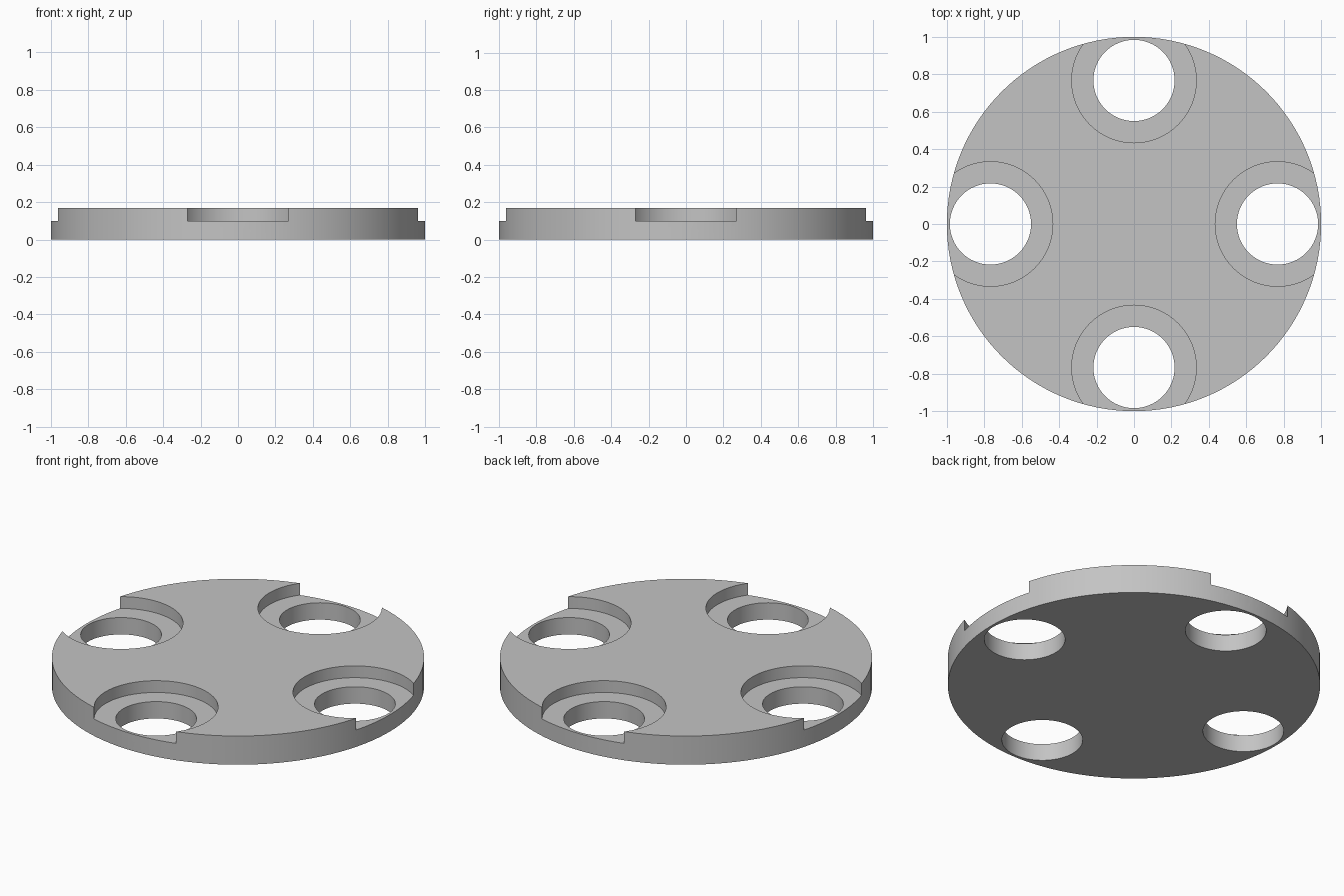
import bpy, bmesh, math
from mathutils import Matrix, Vector

cube = bpy.data.objects.get("Cube")
if cube:
    bpy.data.objects.remove(cube, do_unlink=True)

RADIUS, HEIGHT = 1.0, 0.17
HOLE_R, RECESS_R, RECESS_Z = 0.217, 0.333, 0.10
HOLE_OFFSET = 0.767

grey = bpy.data.materials.new("plain grey")
grey.use_nodes = True
colour = (0.55, 0.55, 0.55, 1.0)
grey.diffuse_color = colour
grey.node_tree.nodes["Principled BSDF"].inputs["Base Color"].default_value = colour


def turned(bm, profile, segments, centre):
    """Closed solid turned about a vertical axis from (radius, z) points."""
    rings = []
    for r, z in profile:
        rings.append([bm.verts.new(centre + Vector((r * math.cos(a), r * math.sin(a), z)))
                      for a in (2 * math.pi * i / segments for i in range(segments))])
    for low, high in zip(rings, rings[1:]):
        for i in range(segments):
            j = (i + 1) % segments
            bm.faces.new((low[i], low[j], high[j], high[i]))
    bm.faces.new(rings[0][::-1])
    bm.faces.new(rings[-1])


def make_object(name, bm):
    bmesh.ops.recalc_face_normals(bm, faces=bm.faces)
    mesh = bpy.data.meshes.new(name)
    bm.to_mesh(mesh)
    bm.free()
    mesh.materials.append(grey)
    obj = bpy.data.objects.new(name, mesh)
    bpy.context.collection.objects.link(obj)
    return obj


# Round plate
bm = bmesh.new()
turned(bm, [(RADIUS, 0), (RADIUS, HEIGHT)], 128, Vector((0, 0, 0)))
plate = make_object("round_plate", bm)

# Four stepped cutters: through hole plus wider recess open at the rim
bm = bmesh.new()
step = [(HOLE_R, -0.1), (HOLE_R, RECESS_Z), (RECESS_R, RECESS_Z), (RECESS_R, 0.3)]
for k in range(4):
    turned(bm, step, 64, Matrix.Rotation(k * math.pi / 2, 3, 'Z') @ Vector((HOLE_OFFSET, 0, 0)))
cutter = make_object("hole_cutters", bm)
cutter.hide_render = True

# Cut the holes and apply the result
cut = plate.modifiers.new("counterbored holes", 'BOOLEAN')
cut.operation = 'DIFFERENCE'
cut.solver = 'EXACT'
cut.object = cutter
bpy.ops.object.select_all(action='DESELECT')
plate.select_set(True)
bpy.context.view_layer.objects.active = plate
bpy.ops.object.modifier_apply(modifier=cut.name)
bpy.data.objects.remove(cutter, do_unlink=True)

# Smooth walls, crisp rims
bpy.ops.object.shade_smooth_by_angle(angle=math.radians(30))
